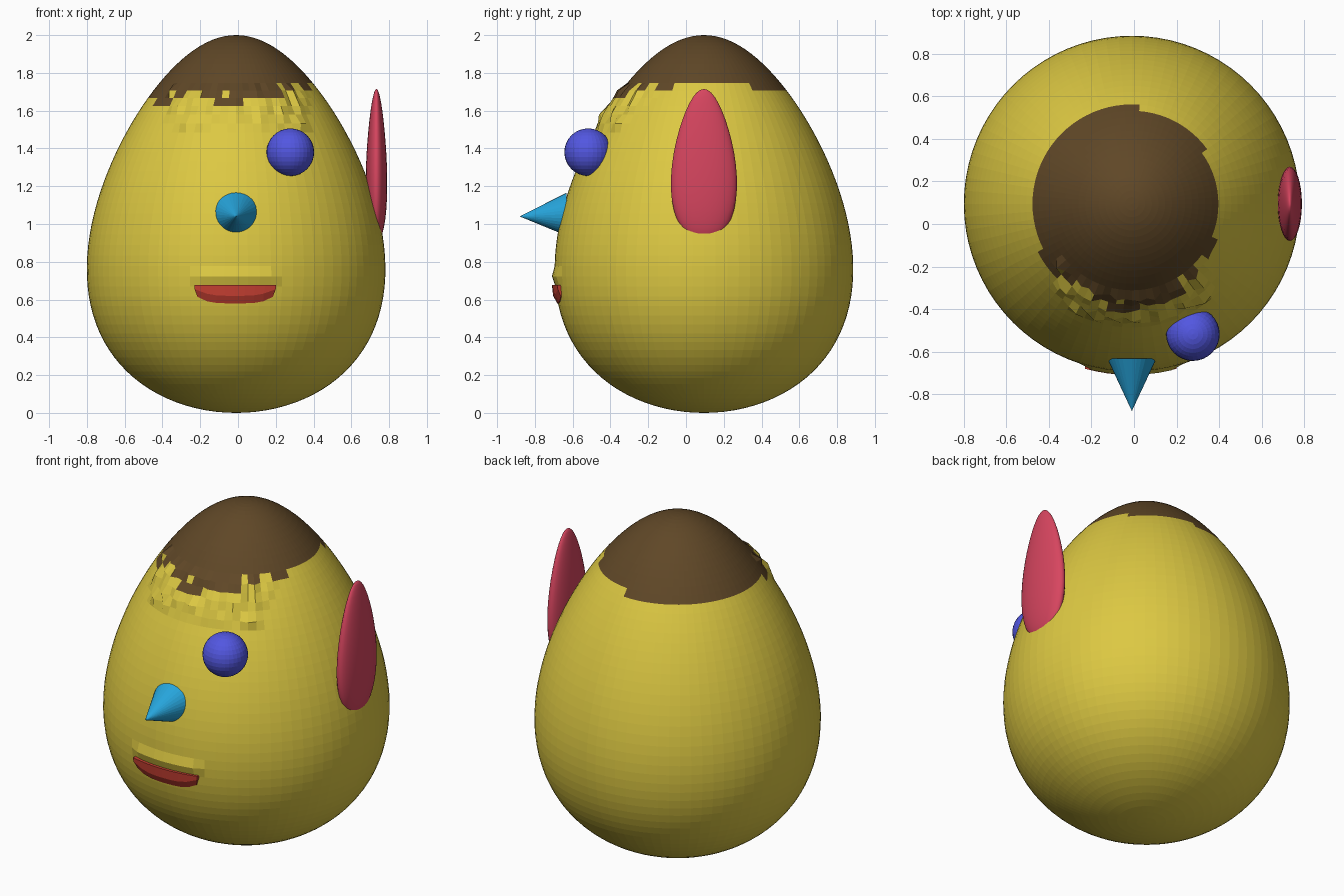
import bpy, bmesh, math, random
from mathutils import Vector

if "Cube" in bpy.data.objects:
    bpy.data.objects.remove(bpy.data.objects["Cube"])

random.seed(4)


def material(name, rgb):
    m = bpy.data.materials.new(name)
    m.diffuse_color = (*rgb, 1)
    m.use_nodes = True
    m.node_tree.nodes["Principled BSDF"].inputs["Base Color"].default_value = m.diffuse_color
    return m


YELLOW = material("yellow skin", (0.72, 0.58, 0.055))
BROWN = material("brown hair", (0.115, 0.063, 0.02))
PINK = material("pink ear", (0.68, 0.06, 0.115))
BLUE = material("blue eye", (0.085, 0.095, 0.75))
CYAN = material("light blue nose", (0.02, 0.38, 0.72))
RED = material("red lip", (0.60, 0.053, 0.034))


def finish(bm, name, mats, smooth=False):
    bmesh.ops.recalc_face_normals(bm, faces=bm.faces)
    for f in bm.faces:
        f.smooth = smooth
    me = bpy.data.meshes.new(name)
    bm.to_mesh(me)
    bm.free()
    for m in mats:
        me.materials.append(m)
    ob = bpy.data.objects.new(name, me)
    bpy.context.collection.objects.link(ob)
    return ob


def egg_radius(z):
    u = max(-1, min(1, z - 1))
    return 0.765 * math.sqrt(1 - u * u) * (1 - 0.27 * u)


def egg(center, size, segs, rings):
    """Sphere tapered towards the top; size = half extents."""
    bm = bmesh.new()
    bmesh.ops.create_uvsphere(bm, u_segments=segs, v_segments=rings, radius=1)
    for v in bm.verts:
        k = (1 - 0.27 * v.co.z) / 1.033
        v.co = Vector((v.co.x * k * size[0], v.co.y * k * size[1],
                       v.co.z * size[2])) + Vector(center)
    return bm


# Head with a brown cap of hair, ragged at the front
bm = egg((-0.01, 0.095, 1), (0.79, 0.79, 1), 80, 56)
for v in bm.verts:
    x, y, z = v.co
    if y < -0.1:
        out = Vector((x + 0.01, y - 0.095, 0)).normalized()
        if 0.67 < z < 0.77 and abs(x + 0.01) < 0.24 and y < -0.5:
            v.co += out * 0.015                      # swelling above the lip
        elif 1.5 < z < 1.72 and abs(x) < 0.36:
            v.co += out * random.uniform(0, 0.03)    # lumpy brow
for f in bm.faces:
    c = f.calc_center_median()
    d = math.hypot((c.x + 0.035) / 0.44, (c.y - 0.085) / 0.465)
    limit = 1 + (random.uniform(-0.07, 0.07) if c.y < -0.1 else 0)
    f.material_index = int(c.z > 1.4 and d < limit)
finish(bm, "head", [YELLOW, BROWN])

# Single ear on the right
finish(egg((0.733, 0.095, 1.31), (0.057, 0.175, 0.405), 32, 20), "ear", [PINK], True)

# Single eye
bm = bmesh.new()
bmesh.ops.create_uvsphere(bm, u_segments=32, v_segments=16, radius=0.126)
bmesh.ops.translate(bm, verts=bm.verts, vec=(0.277, -0.518, 1.38))
finish(bm, "eye", [BLUE])

# Cone nose
bm = bmesh.new()
ring = [bm.verts.new((-0.01 + 0.116 * math.cos(a), -0.632, 1.052 + 0.114 * math.sin(a)))
        for a in (2 * math.pi * i / 32 for i in range(32))]
tip = bm.verts.new((-0.01, -0.88, 1.04))
bm.faces.new(ring)
for i in range(32):
    bm.faces.new((ring[i], ring[(i + 1) % 32], tip))
finish(bm, "nose", [CYAN])

# Lower lip: a curved strip following the head
bm = bmesh.new()
N = 8
cols = []
for i in range(N + 1):
    t = -1 + 2 * i / N
    low = 0.58 + 0.035 * t ** 4
    high = 0.678
    pts = []
    for z, off in ((low, -0.03), (low, 0.004), (low + 0.04, 0.018), (high, 0.018), (high, -0.03)):
        dx = t * (0.2 + 0.015 * (z > 0.65))
        r = egg_radius(z) + off
        pts.append(bm.verts.new((-0.015 + dx, 0.095 - math.sqrt(r * r - dx * dx), z)))
    cols.append(pts)
for a, b in zip(cols, cols[1:]):
    for j in range(5):
        k = (j + 1) % 5
        bm.faces.new((a[j], a[k], b[k], b[j]))
bm.faces.new(cols[0])
bm.faces.new(cols[-1])
finish(bm, "lower_lip", [RED])
